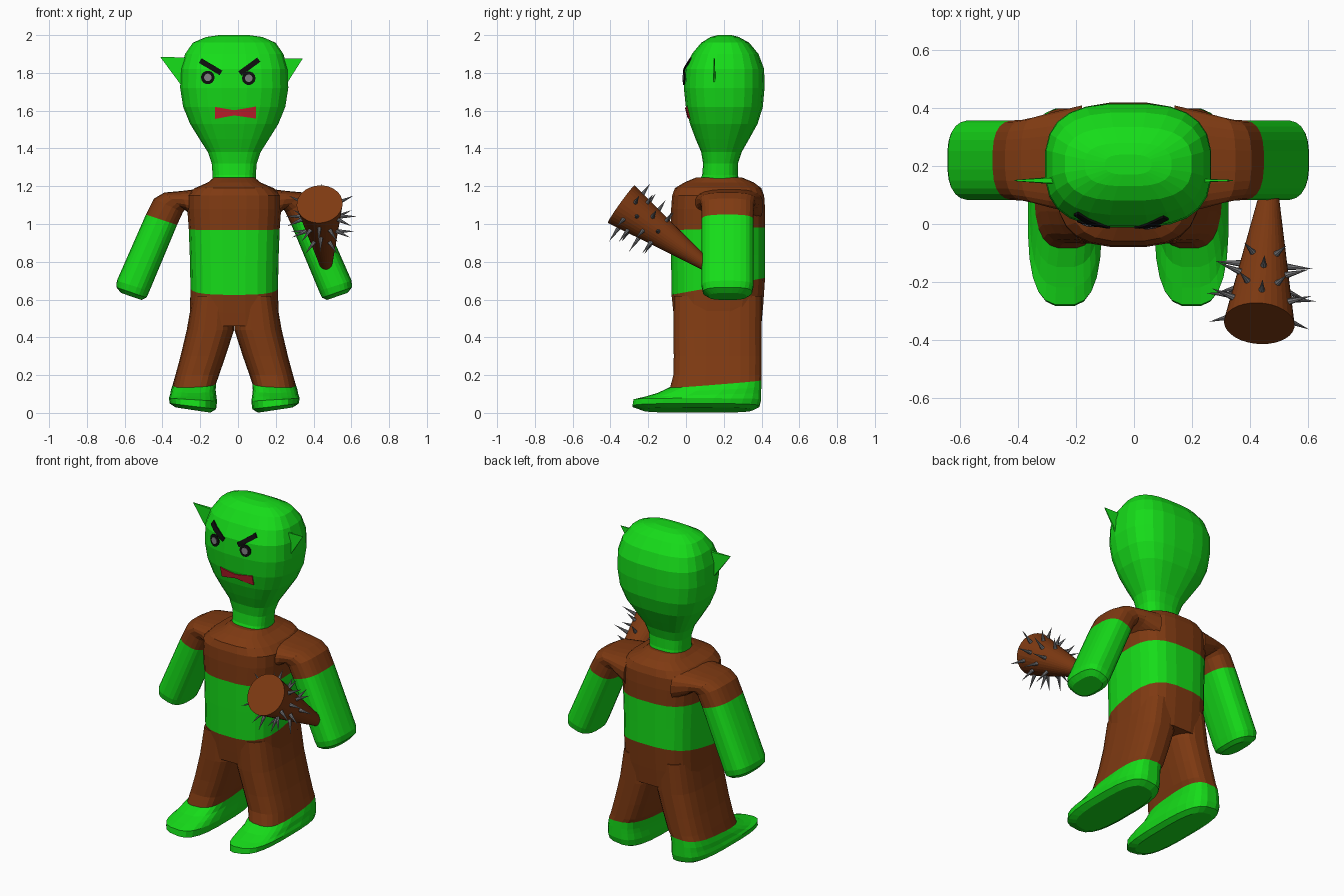
import bpy, bmesh, math
from mathutils import Vector, Matrix
from mathutils.bvhtree import BVHTree

if "Cube" in bpy.data.objects:
    bpy.data.objects.remove(bpy.data.objects["Cube"])

CX = -0.02  # body centre line


def material(name, rgb):
    m = bpy.data.materials.new(name)
    m.diffuse_color = (*rgb, 1)
    m.use_nodes = True
    m.node_tree.nodes["Principled BSDF"].inputs["Base Color"].default_value = m.diffuse_color
    return m


GREEN = material("skin green", (0.008, 0.72, 0.01))
BROWN = material("cloth brown", (0.21, 0.042, 0.006))
GREY = material("spike grey", (0.2, 0.2, 0.21))
BLACK = material("black", (0.004, 0.004, 0.004))
RED = material("mouth red", (0.62, 0.015, 0.03))


def finish(bm, name, mats):
    bmesh.ops.recalc_face_normals(bm, faces=bm.faces[:])
    me = bpy.data.meshes.new(name)
    bm.to_mesh(me)
    bm.free()
    for m in mats:
        me.materials.append(m)
    ob = bpy.data.objects.new(name, me)
    bpy.context.collection.objects.link(ob)
    return ob


def loft(name, rings, mats, bands=None, n=2.8, segs=24):
    """Skin rounded-square rings given as (centre, half axis u, half axis v)."""
    bm = bmesh.new()
    loops = []
    for c, u, v in rings:
        loop = []
        for k in range(segs):
            a = 2 * math.pi * (k + 0.5) / segs
            ca, sa = math.cos(a), math.sin(a)
            x = math.copysign(abs(ca) ** (2 / n), ca)
            y = math.copysign(abs(sa) ** (2 / n), sa)
            loop.append(bm.verts.new(Vector(c) + Vector(u) * x + Vector(v) * y))
        loops.append(loop)
    bands = bands or [0] * (len(rings) - 1)
    for j, mat in enumerate(bands):
        for k in range(segs):
            k2 = (k + 1) % segs
            f = bm.faces.new((loops[j][k], loops[j][k2], loops[j + 1][k2], loops[j + 1][k]))
            f.material_index = mat
    bm.faces.new(loops[0]).material_index = bands[0]
    bm.faces.new(loops[-1]).material_index = bands[-1]
    return finish(bm, name, mats)


def flat_ring(z, x0, x1, y0, y1, sx=0, sy=0):
    hx, hy = (x1 - x0) / 2, (y1 - y0) / 2
    return ((x0 + x1) / 2, (y0 + y1) / 2, z), (hx, 0, sx * hx), (0, hy, sy * hy)


# Head and neck
head_rows = [(1.20, .115, .06, .29), (1.26, .115, .085, .275), (1.32, .12, .09, .275),
             (1.38, .14, .08, .295), (1.45, .185, .05, .335), (1.53, .235, .02, .38),
             (1.62, .272, -.002, .408), (1.72, .288, -.013, .417), (1.82, .285, -.008, .415),
             (1.90, .262, .03, .385), (1.96, .22, .08, .335), (1.99, .15, .13, .28),
             (2.0, .08, .17, .24)]
head = loft("head", [flat_ring(z, CX - h, CX + h, a, b) for z, h, a, b in head_rows], [GREEN])

# Torso: trousers, bare belly, short shirt
torso_rows = [(.46, .235, -.06, .40, 0, 1), (.55, .235, -.068, .41, .08, 1),
              (.67, .233, -.078, .42, .18, 0), (.82, .236, -.08, .42, .08, 0),
              (.975, .242, -.08, .42, .03, 1), (1.08, .25, -.08, .42, 0, 1),
              (1.15, .25, -.075, .415, 0, 1), (1.19, .21, -.06, .40, 0, 1),
              (1.22, .14, -.01, .36, 0, 1), (1.245, .11, .05, .30, 0, 1)]
loft("torso", [flat_ring(z, CX - h, CX + h, a, b, 0, s) for z, h, a, b, s, m in torso_rows],
     [GREEN, BROWN], [r[5] for r in torso_rows[:-1]], n=3)

# Legs with feet: z, inner, outer, front, back, side slope, front slope
leg_rows = [(.62, 0, .22, -.065, .40, 0, 0), (.44, 0, .252, -.068, .40, 0, 0),
            (.30, .045, .285, -.066, .40, 0, 0), (.20, .08, .312, -.068, .40, 0, 0),
            (.155, .095, .325, -.085, .40, -.05, .08), (.12, .098, .335, -.15, .40, 0, .05),
            (.095, .095, .34, -.22, .40, 0, .03), (.07, .09, .347, -.28, .40, .06, 0),
            (.035, .095, .342, -.285, .39, .12, 0), (.015, .125, .31, -.23, .35, .15, 0)]
# Arms: outer edge (s, z), inner edge (s, z), half depth
arm_rows = [(.16, 1.19, .16, 1.00, .19), (.28, 1.175, .245, 1.06, .165),
            (.37, 1.167, .262, 1.075, .148), (.425, 1.135, .272, 1.06, .14),
            (.468, 1.05, .302, .995, .138), (.622, .70, .448, .645, .138),
            (.624, .665, .464, .61, .13), (.60, .635, .49, .598, .10)]
for side, label in ((-1, "left"), (1, "right")):
    rings = []
    for z, a, b, y0, y1, sx, sy in leg_rows:
        c, u, v = flat_ring(z, a, b, y0, y1, sx, sy)
        rings.append(((CX + side * c[0], c[1], c[2]), (side * u[0], 0, u[2]), v))
    loft(label + "_leg", rings, [GREEN, BROWN], [1] * 4 + [0] * 5, n=3)
    rings = []
    for ox, oz, ix, iz, hy in arm_rows:
        rings.append(((CX + side * (ox + ix) / 2, .22, (oz + iz) / 2),
                      (side * (ox - ix) / 2, 0, (oz - iz) / 2), (0, hy, 0)))
    loft(label + "_arm", rings, [GREEN, BROWN], [1] * 4 + [0] * 3)


# Pointed thin ears
def ear(name, pts):
    bm = bmesh.new()
    front = [bm.verts.new((x, .15 - t, z)) for x, z, t in pts]
    back = [bm.verts.new((x, .15 + t, z)) for x, z, t in pts]
    bm.faces.new(front)
    bm.faces.new(back)
    for k in range(3):
        j = (k + 1) % 3
        bm.faces.new((front[k], front[j], back[j], back[k]))
    finish(bm, name, [GREEN])


ear("left_ear", [(-.412, 1.885, .002), (-.24, 1.88, .012), (-.29, 1.72, .012)])
ear("right_ear", [(.342, 1.875, .002), (.20, 1.875, .006), (.25, 1.73, .006)])

# Face plates, wrapped onto the head
tree = BVHTree.FromPolygons([v.co for v in head.data.vertices],
                            [p.vertices for p in head.data.polygons])


def plate(name, pts, mat, lift=.006):
    bm = bmesh.new()
    bm.faces.new([bm.verts.new((x, 0, z)) for x, z in pts])
    bmesh.ops.triangulate(bm, faces=bm.faces[:])
    bmesh.ops.subdivide_edges(bm, edges=bm.edges[:], cuts=2, use_grid_fill=True)
    for v in bm.verts:
        hit = tree.ray_cast(Vector((v.co.x, -1, v.co.z)), Vector((0, 1, 0)))[0]
        v.co.y = (hit.y if hit else 0) - lift
    new = bmesh.ops.extrude_face_region(bm, geom=bm.faces[:])["geom"]
    for v in new:
        if isinstance(v, bmesh.types.BMVert):
            v.co.y += .009
    finish(bm, name, [mat])


def disc(x, z, r, n=14):
    return [(x + r * math.cos(2 * math.pi * k / n), z + r * math.sin(2 * math.pi * k / n))
            for k in range(n)]


def bar(x0, z0, x1, z1, w):
    d = Vector((x1 - x0, z1 - z0)).normalized() * w
    return [(x0 - d.y, z0 + d.x), (x1 - d.y, z1 + d.x), (x1 + d.y, z1 - d.x), (x0 + d.y, z0 - d.x)]


for label, ex, ez in (("left", -.16, 1.776), ("right", .057, 1.772)):
    plate(label + "_eye", disc(ex, ez, .036), BLACK)
    plate(label + "_iris", disc(ex, ez, .02), GREY, .009)
plate("left_brow", bar(-.20, 1.865, -.09, 1.80, .014), BLACK, .008)
plate("right_brow", bar(.11, 1.87, .01, 1.797, .014), BLACK, .008)
plate("mouth", [(-.122, 1.62), (-.02, 1.602), (.096, 1.622), (.096, 1.558), (-.02, 1.575),
                (-.122, 1.556)], RED)

# Club held in the hand
tip, base = Vector((.47, .16, .745)), Vector((.432, -.343, 1.105))
axis = (base - tip).normalized()
side_v = axis.cross(Vector((0, 0, 1))).normalized()
up_v = side_v.cross(axis)
loft("club", [(tip, side_v * .022, up_v * .022), (base, side_v * .122, up_v * .122)],
     [BROWN], n=2, segs=32)

# Spikes in rings around the club
bm = bmesh.new()
for i, t in enumerate((.60, .71, .82, .90)):
    for k in range(6):
        a = 2 * math.pi * (k + .5 * (i % 2)) / 6
        d = side_v * math.cos(a) + up_v * math.sin(a)
        r = .022 + .10 * t
        length = .10 if d.z < .5 else .075
        mid = tip.lerp(base, t) + d * (r + length / 2 - .012)
        m = Matrix.Translation(mid) @ d.to_track_quat("Z", "Y").to_matrix().to_4x4()
        bmesh.ops.create_cone(bm, cap_ends=True, segments=8, radius1=.013, radius2=0,
                              depth=length, matrix=m)
finish(bm, "club_spikes", [GREY])
